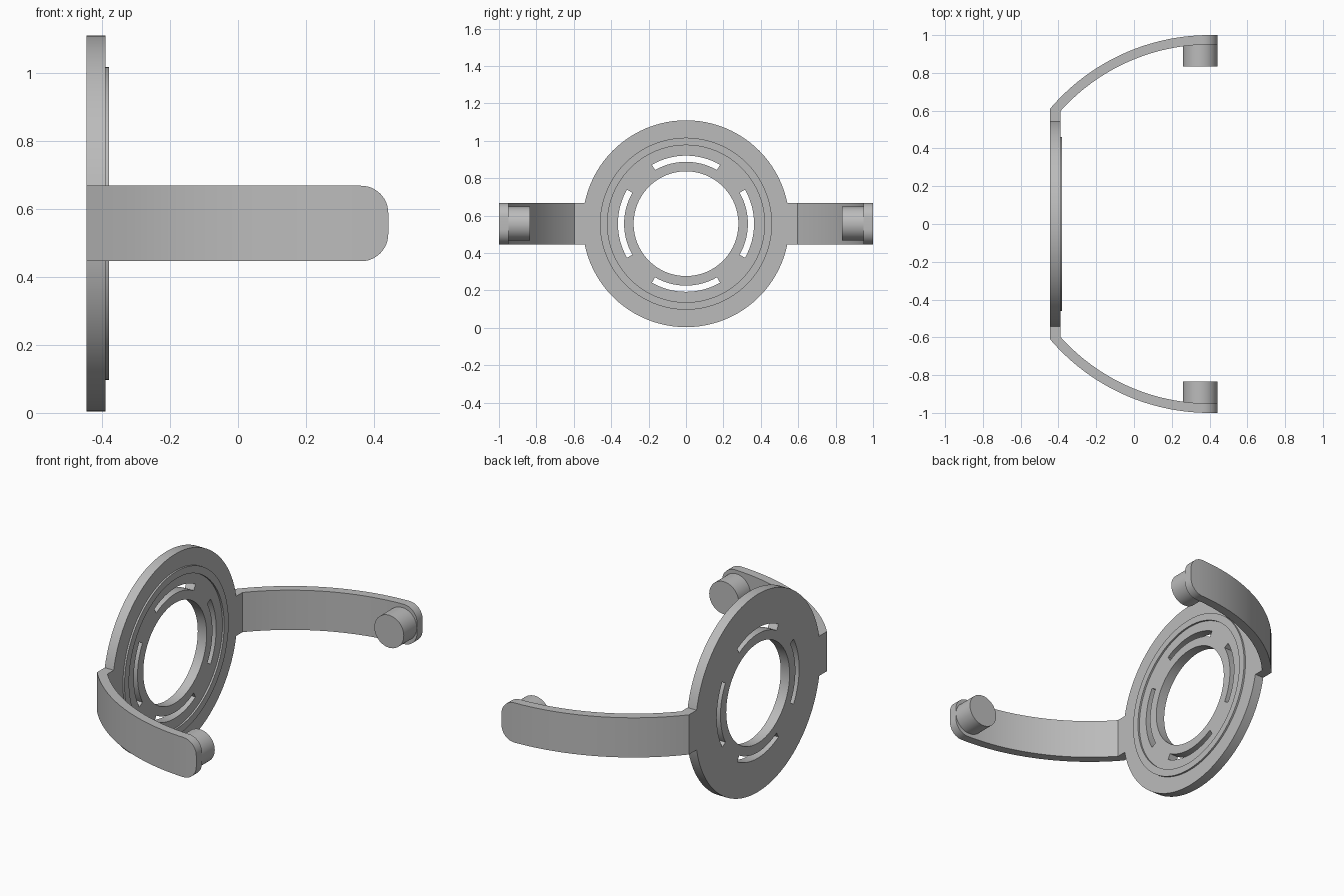
import bpy, bmesh
from math import sin, cos, pi, sqrt, radians
from mathutils import Matrix

cube = bpy.data.objects.get("Cube")
if cube:
    bpy.data.objects.remove(cube, do_unlink=True)

grey = bpy.data.materials.new("plain grey")
grey.use_nodes = True
colour = (0.5, 0.5, 0.5, 1)
grey.diffuse_color = colour
grey.node_tree.nodes["Principled BSDF"].inputs["Base Color"].default_value = colour

MID_Z = 0.557            # height of the disc centre
BACK, FACE = -0.445, -0.39   # the two disc planes


def finish(name, bm):
    bmesh.ops.recalc_face_normals(bm, faces=bm.faces)
    mesh = bpy.data.meshes.new(name)
    bm.to_mesh(mesh)
    bm.free()
    mesh.materials.append(grey)
    obj = bpy.data.objects.new(name, mesh)
    bpy.context.collection.objects.link(obj)
    bpy.ops.object.select_all(action='DESELECT')
    obj.select_set(True)
    bpy.context.view_layer.objects.active = obj
    bpy.ops.object.shade_smooth_by_angle(angle=radians(30))
    return obj


def annulus(name, radii, x0, x1, skip=lambda ring, step: False, steps=96):
    """Flat polar sheet facing x, extruded from x0 to x1, with skipped cells as openings."""
    bm = bmesh.new()
    rings = [[bm.verts.new((x0, r * sin(2 * pi * i / steps), MID_Z + r * cos(2 * pi * i / steps)))
              for i in range(steps)] for r in radii]
    for k in range(len(radii) - 1):
        for i in range(steps):
            if not skip(k, i):
                j = (i + 1) % steps
                bm.faces.new((rings[k][i], rings[k][j], rings[k + 1][j], rings[k + 1][i]))
    new = bmesh.ops.extrude_face_region(bm, geom=bm.faces[:], use_keep_orig=True)["geom"]
    bmesh.ops.translate(bm, vec=(x1 - x0, 0, 0),
                        verts=[g for g in new if isinstance(g, bmesh.types.BMVert)])
    return finish(name, bm)


# Disc with centre hole and four curved slots, each spanning 60 degrees
annulus("disc", [0.28, 0.331, 0.364, 0.553], BACK, FACE,
        lambda ring, step: ring == 1 and (step + 8) % 24 < 16)
annulus("raised_ring", [0.42, 0.46], FACE, -0.38)

# Arm outline: short tab, then concentric arcs ending in a straight rounded tip
ARC_X, ARC_Y, OUTER, INNER = 0.40, -0.11, 1.11, 1.06
HALF, CORNER, TIP = 0.111, 0.08, 0.442


def arc_y(x, radius):
    return ARC_Y + sqrt(radius ** 2 - min(x - ARC_X, 0) ** 2)


def arm(name, side):
    bm = bmesh.new()
    start = TIP - CORNER
    columns = [((BACK, 0.542), (FACE, 0.542), HALF)]
    for i in range(33):
        t = i / 32
        xo, xi = BACK + (start - BACK) * t, FACE + (start - FACE) * t
        columns.append(((xo, arc_y(xo, OUTER)), (xi, arc_y(xi, INNER)), HALF))
    for i in range(1, 13):
        a = pi / 2 * i / 12
        x = start + CORNER * sin(a)
        columns.append(((x, arc_y(x, OUTER)), (x, arc_y(x, INNER)),
                        HALF - CORNER + CORNER * cos(a)))
    loops = []
    for o, n, h in columns:
        corners = ((o, -h), (o, h), (n, h), (n, -h))
        loops.append([bm.verts.new((p[0], side * p[1], MID_Z + z)) for p, z in corners])
    for a, b in zip(loops, loops[1:]):
        for i in range(4):
            j = (i + 1) % 4
            bm.faces.new((a[i], a[j], b[j], b[i]))
    bm.faces.new(loops[0])
    bm.faces.new(loops[-1])
    return finish(name, bm)


def peg(name, side):
    bm = bmesh.new()
    bmesh.ops.create_cone(bm, cap_ends=True, segments=48, radius1=0.091, radius2=0.091, depth=0.125)
    bmesh.ops.transform(bm, verts=bm.verts, matrix=Matrix.Translation((0.35, side * 0.8975, MID_Z))
                        @ Matrix.Rotation(pi / 2, 4, 'X'))
    return finish(name, bm)


# Mirrored arms with inward pegs
for label, side in (("front", -1), ("back", 1)):
    arm(label + "_arm", side)
    peg(label + "_peg", side)
